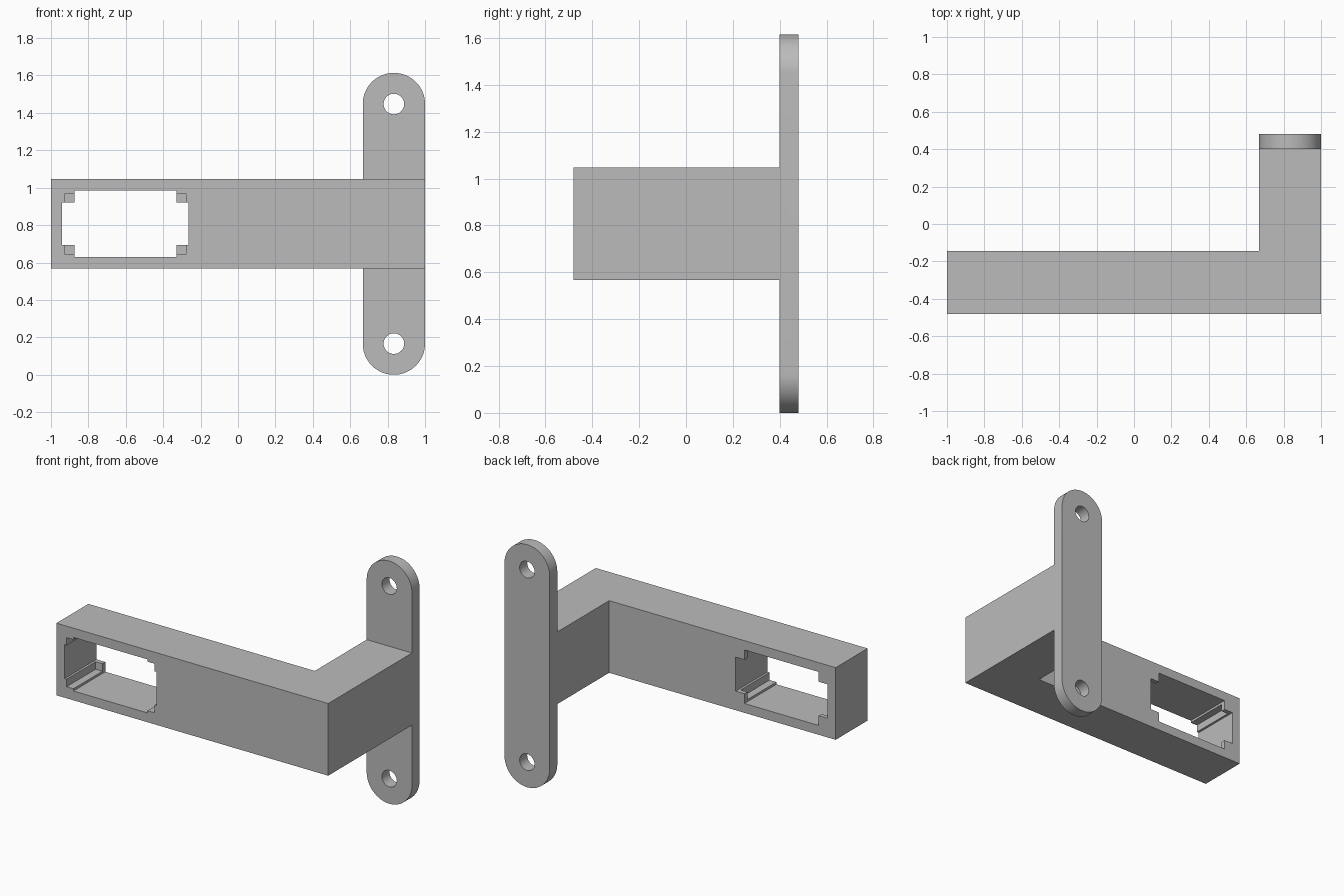
import bpy
import bmesh
from math import pi, sin, cos, radians
from mathutils import Vector

cube = bpy.data.objects.get("Cube")
if cube:
    bpy.data.objects.remove(cube, do_unlink=True)

# Main dimensions
LEFT, INNER, RIGHT = -1.0, 0.667, 1.0      # arm end, inner side of stub, outer side
FRONT, ARM_BACK, PLATE_FRONT, BACK = -0.48, -0.145, 0.4, 0.48
MID_Z, ARM_HALF = 0.807, 0.24
RADIUS = (RIGHT - INNER) / 2
PLATE_X = (RIGHT + INNER) / 2
HOLE_OFFSET = MID_Z - RADIUS

grey = bpy.data.materials.new("plain grey")
grey.use_nodes = True
colour = (0.5, 0.5, 0.5, 1)
grey.diffuse_color = colour
grey.node_tree.nodes["Principled BSDF"].inputs["Base Color"].default_value = colour


def prism(name, outline, direction):
    """Extrude a closed outline of 3D points along a direction."""
    bm = bmesh.new()
    face = bm.faces.new([bm.verts.new(p) for p in outline])
    extruded = bmesh.ops.extrude_face_region(bm, geom=[face])["geom"]
    moved = [v for v in extruded if isinstance(v, bmesh.types.BMVert)]
    bmesh.ops.translate(bm, verts=moved, vec=Vector(direction))
    bmesh.ops.recalc_face_normals(bm, faces=bm.faces)
    mesh = bpy.data.meshes.new(name)
    bm.to_mesh(mesh)
    bm.free()
    mesh.materials.append(grey)
    obj = bpy.data.objects.new(name, mesh)
    bpy.context.scene.collection.objects.link(obj)
    return obj


def arc(x, z, radius, start, sweep, steps, y):
    return [(x + radius * cos(start + sweep * i / steps), y,
             z + radius * sin(start + sweep * i / steps)) for i in range(steps + 1)]


def combine(target, tool, operation):
    """Apply a boolean and discard the helper object."""
    tool.hide_render = True
    mod = target.modifiers.new(operation, "BOOLEAN")
    mod.operation, mod.solver, mod.object = operation, "EXACT", tool
    bpy.ops.object.select_all(action="DESELECT")
    bpy.context.view_layer.objects.active = target
    target.select_set(True)
    bpy.ops.object.modifier_apply(modifier=mod.name)
    bpy.data.objects.remove(tool, do_unlink=True)


# L-shaped arm seen from above
corners = [(LEFT, FRONT), (RIGHT, FRONT), (RIGHT, PLATE_FRONT),
           (INNER, PLATE_FRONT), (INNER, ARM_BACK), (LEFT, ARM_BACK)]
bracket = prism("wall_bracket", [(x, y, MID_Z - ARM_HALF) for x, y in corners],
                (0, 0, 2 * ARM_HALF))

# Round-ended mounting plate
outline = (arc(PLATE_X, MID_Z + HOLE_OFFSET, RADIUS, 0, pi, 32, PLATE_FRONT)
           + arc(PLATE_X, MID_Z - HOLE_OFFSET, RADIUS, pi, pi, 32, PLATE_FRONT))
combine(bracket, prism("mounting_plate", outline, (0, BACK - PLATE_FRONT, 0)), "UNION")

# Screw holes
for side in (-1, 1):
    ring = arc(PLATE_X, MID_Z + side * HOLE_OFFSET, 0.055, 0, 2 * pi, 40, 0.35)[:-1]
    combine(bracket, prism("screw_hole", ring, (0, 0.2, 0)), "DIFFERENCE")

# Socket: cross-shaped through opening, with corners recessed up to a thin back lip
SOCKET_X, LIP = -0.602, 0.03
for half_x, half_z, end in ((0.338, 0.113, 0), (0.273, 0.178, 0), (0.323, 0.163, -LIP)):
    y0 = FRONT - 0.05
    y1 = ARM_BACK + (end or 0.05)
    rect = [(SOCKET_X + sx * half_x, y0, MID_Z + sz * half_z)
            for sx, sz in ((-1, -1), (1, -1), (1, 1), (-1, 1))]
    combine(bracket, prism("socket_cutter", rect, (0, y1 - y0, 0)), "DIFFERENCE")

bpy.ops.object.shade_smooth_by_angle(angle=radians(30))
